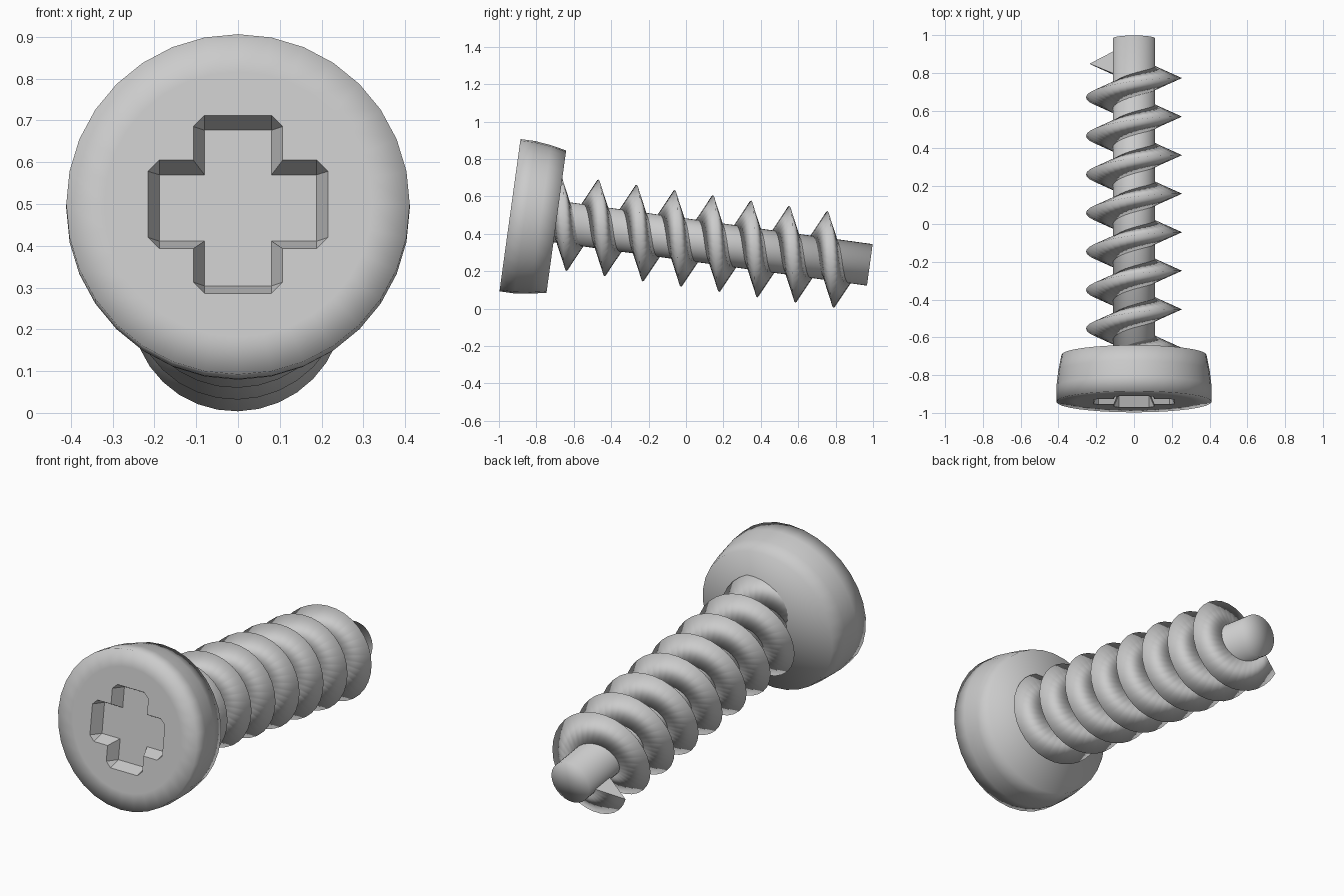
import bpy, bmesh
from math import sin, cos, radians, pi
from mathutils import Vector

if "Cube" in bpy.data.objects:
    bpy.data.objects.remove(bpy.data.objects["Cube"])

# Screw frame: origin on the head's front face, axis tilted down towards the back
TILT = radians(7.86)
ORIGIN = Vector((0, -0.941, 0.499))
AXIS = Vector((0, cos(TILT), -sin(TILT)))
UP = Vector((0, sin(TILT), cos(TILT)))
SEG = 32


def at(x, up, a):
    return ORIGIN + Vector((x, 0, 0)) + UP * up + AXIS * a


def ring(bm, r, a):
    return [bm.verts.new(at(r * sin(2 * pi * i / SEG), r * cos(2 * pi * i / SEG), a))
            for i in range(SEG)]


def bridge(bm, rings):
    for p, q in zip(rings, rings[1:]):
        for i in range(SEG):
            j = (i + 1) % SEG
            bm.faces.new((p[i], p[j], q[j], q[i]))


def fan(bm, loop, a):
    c = bm.verts.new(at(0, 0, a))
    for i in range(SEG):
        bm.faces.new((loop[i], loop[(i + 1) % SEG], c))


def finish(bm, name, flat=()):
    for f in bm.faces:
        f.smooth = True
    for f in flat:
        f.smooth = False
    bmesh.ops.recalc_face_normals(bm, faces=bm.faces)
    me = bpy.data.meshes.new(name)
    bm.to_mesh(me)
    bm.free()
    ob = bpy.data.objects.new(name, me)
    bpy.context.collection.objects.link(ob)


# Head: lathed rim with a tapered cross recess
bm = bmesh.new()
rings = [ring(bm, r, a) for a, r in
         ((0, 0.32), (0, 0.411), (0.08, 0.411), (0.165, 0.401), (0.25, 0.384))]
bridge(bm, rings)
fan(bm, rings[-1], 0.25)

L, W, C, DEPTH = 0.215, 0.107, 0.027, 0.065   # arm length, half width, taper, depth
mouth, floor_of, floor = [], [], []
for k in range(4):
    def turn(x, y, k=k):
        for _ in range(k):
            x, y = y, -x
        return x, y
    # one arm: left outer corner, right outer corner, inner corner
    arm = (([(-W, L - C), (-W + C, L)], (-W + C, L - C)),
           ([(W - C, L), (W, L - C)], (W - C, L - C)),
           ([(W, W)], (W - C, W - C)))
    for tops, low in arm:
        fv = bm.verts.new(at(*turn(*low), DEPTH))
        floor.append(fv)
        for t in tops:
            mouth.append(bm.verts.new(at(*turn(*t), 0)))
            floor_of.append(fv)
flat = []
n = len(mouth)
for i in range(n):
    j = (i + 1) % n
    if floor_of[i] is floor_of[j]:
        flat.append(bm.faces.new((mouth[i], mouth[j], floor_of[i])))
    else:
        flat.append(bm.faces.new((mouth[i], mouth[j], floor_of[j], floor_of[i])))
flat.append(bm.faces.new(floor))
# front face between the rim ring and the recess mouth
edges = [bm.edges.get((lp[i], lp[(i + 1) % len(lp)]))
         for lp in (rings[0], mouth) for i in range(len(lp))]
bmesh.ops.triangle_fill(bm, use_beauty=True, use_dissolve=False,
                        edges=edges, normal=-AXIS)
finish(bm, "head", flat)

# Shaft
bm = bmesh.new()
rings = [ring(bm, 0.112, 0.2), ring(bm, 0.112, 1.942)]
bridge(bm, rings)
fan(bm, rings[0], 0.2)
fan(bm, rings[1], 1.942)
finish(bm, "shaft")

# Thread: triangular section swept along a helix, capped at both ends
bm = bmesh.new()
PITCH, END_A, END_T, STEPS = 0.206, 1.82, radians(-157.5), 253
CORE, CREST, HALF = 0.1, 0.254, 0.067
sections = []
for s in range(STEPS + 1):
    back = (STEPS - s) / SEG
    t, a = END_T + 2 * pi * back, END_A - PITCH * back
    sections.append([bm.verts.new(at(r * cos(t), r * sin(t), a + da))
                     for r, da in ((CORE, -HALF), (CREST, 0), (CORE, HALF))])
for p, q in zip(sections, sections[1:]):
    for i in range(3):
        j = (i + 1) % 3
        bm.faces.new((p[i], p[j], q[j], q[i]))
caps = [bm.faces.new(sections[0]), bm.faces.new(sections[-1])]
finish(bm, "thread", caps)
